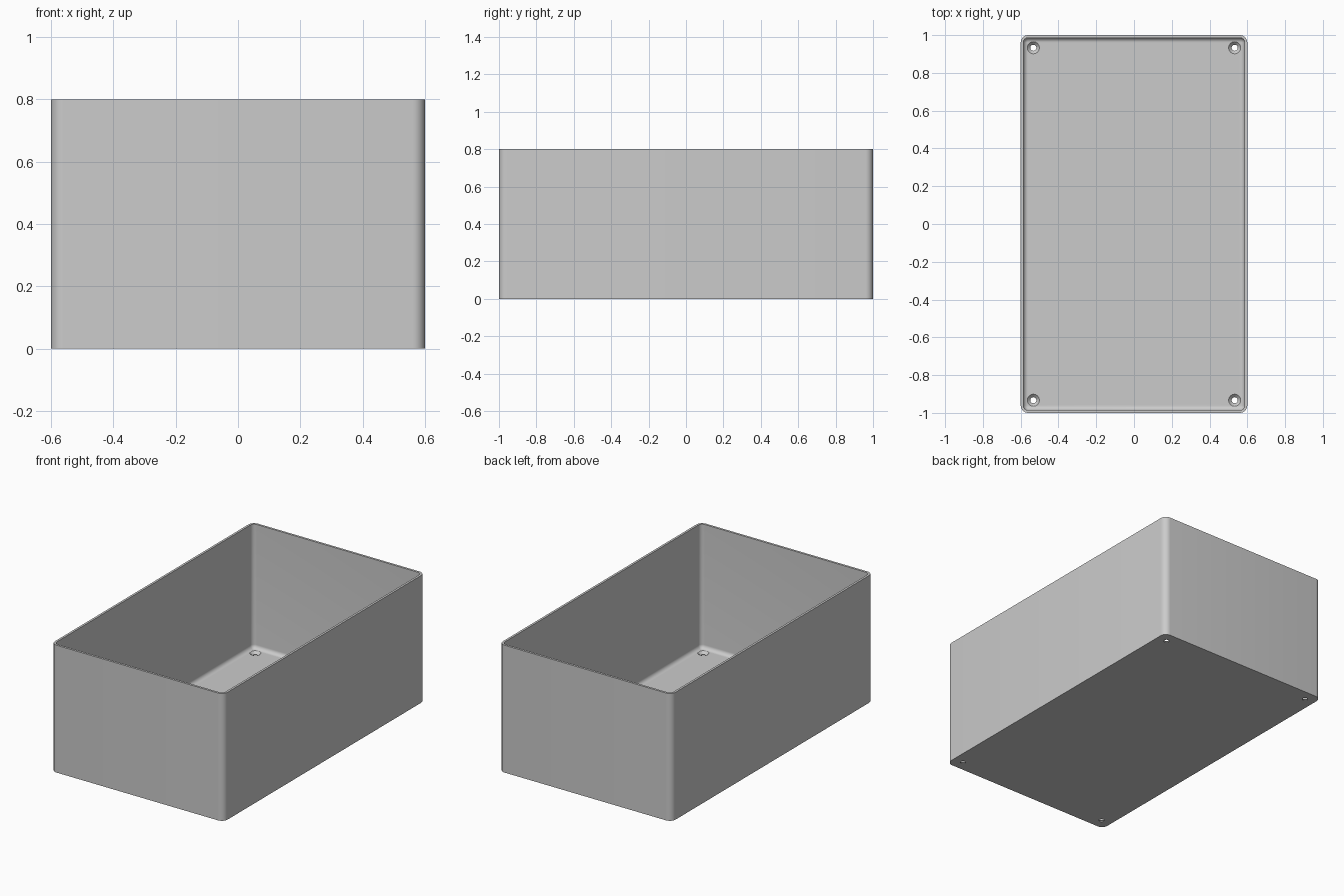
import bpy, bmesh, math
from mathutils import Vector

cube = bpy.data.objects.get("Cube")
if cube:
    bpy.data.objects.remove(cube, do_unlink=True)

HALF_X, HALF_Y, HEIGHT = 0.6, 1.0, 0.8
CORNER, WALL, FLOOR, FILLET = 0.04, 0.014, 0.02, 0.025
HOLE_X, HOLE_Y, HOLE_R, SINK_R = 0.533, 0.933, 0.016, 0.032
STEPS = 8

grey = bpy.data.materials.new("light grey")
grey.use_nodes = True
colour = (0.6, 0.6, 0.6, 1)
grey.diffuse_color = colour
grey.node_tree.nodes["Principled BSDF"].inputs["Base Color"].default_value = colour


def rounded_ring(bm, inset, z):
    """Rounded rectangle of vertices, inset from the outer wall."""
    radius = CORNER - inset
    ring = []
    for quarter, (sx, sy) in enumerate([(1, 1), (-1, 1), (-1, -1), (1, -1)]):
        for i in range(STEPS + 1):
            a = (quarter + i / STEPS) * math.pi / 2
            ring.append(bm.verts.new((sx * (HALF_X - CORNER) + radius * math.cos(a),
                                      sy * (HALF_Y - CORNER) + radius * math.sin(a), z)))
    return ring


def circle_ring(bm, radius, z):
    return [bm.verts.new((radius * math.cos(i * math.tau / 32),
                          radius * math.sin(i * math.tau / 32), z)) for i in range(32)]


def loft(name, bm, rings):
    """Skin consecutive rings and cap both ends."""
    for low, high in zip(rings, rings[1:]):
        for i in range(len(low)):
            j = (i + 1) % len(low)
            bm.faces.new((low[i], low[j], high[j], high[i]))
    bm.faces.new(rings[0])
    bm.faces.new(rings[-1])
    bmesh.ops.recalc_face_normals(bm, faces=bm.faces)
    mesh = bpy.data.meshes.new(name)
    bm.to_mesh(mesh)
    bm.free()
    mesh.materials.append(grey)
    obj = bpy.data.objects.new(name, mesh)
    bpy.context.collection.objects.link(obj)
    return obj


# Open box: outer wall, rim, inner wall, filleted floor
bm = bmesh.new()
section = [(0, 0), (0, HEIGHT), (WALL, HEIGHT)]
for i in range(STEPS + 1):
    a = i / STEPS * math.pi / 2
    section.append((WALL + FILLET * (1 - math.cos(a)), FLOOR + FILLET * (1 - math.sin(a))))
box = loft("open_box", bm, [rounded_ring(bm, inset, z) for inset, z in section])

# Countersunk screw holes in the four corners
cutters = []
for sx in (-1, 1):
    for sy in (-1, 1):
        bm = bmesh.new()
        profile = [(HOLE_R, -0.05), (HOLE_R, FLOOR - SINK_R + HOLE_R),
                   (SINK_R, FLOOR), (SINK_R, FLOOR + 0.05)]
        cutter = loft("screw_hole_cutter", bm, [circle_ring(bm, r, z) for r, z in profile])
        cutter.location = Vector((sx * HOLE_X, sy * HOLE_Y, 0))
        cutter.hide_render = True
        cutters.append(cutter)
        cut = box.modifiers.new("screw_hole", 'BOOLEAN')
        cut.operation = 'DIFFERENCE'
        cut.solver = 'EXACT'
        cut.object = cutter

bpy.ops.object.select_all(action='DESELECT')
box.select_set(True)
bpy.context.view_layer.objects.active = box
for modifier in list(box.modifiers):
    bpy.ops.object.modifier_apply(modifier=modifier.name)
for cutter in cutters:
    bpy.data.objects.remove(cutter, do_unlink=True)
bpy.ops.object.shade_smooth_by_angle(angle=math.radians(30))
